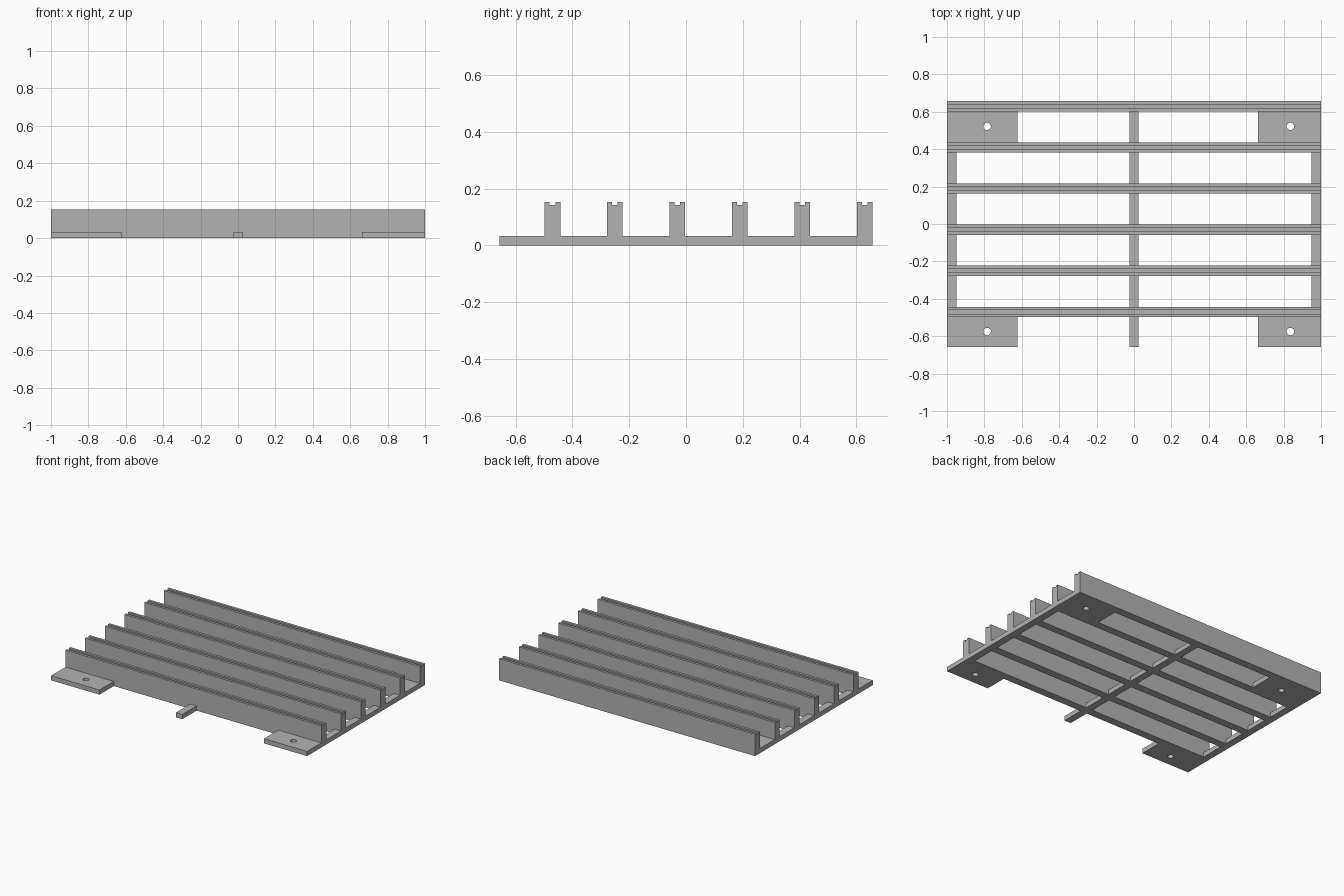
import bpy
import bmesh
from mathutils import Matrix, Vector

default = bpy.data.objects.get("Cube")
if default:
    bpy.data.objects.remove(default, do_unlink=True)

grey = bpy.data.materials.new("plain grey")
grey.use_nodes = True
colour = (0.45, 0.45, 0.45, 1)
grey.diffuse_color = colour
grey.node_tree.nodes["Principled BSDF"].inputs["Base Color"].default_value = colour

HALF_Y = 0.657
BASE, TOP = 0.033, 0.153
SLAT_W, PITCH, COUNT = 0.055, 0.22, 6
GROOVE_W, GROOVE_D = 0.02, 0.01


def finish(name, bm):
    bmesh.ops.recalc_face_normals(bm, faces=bm.faces)
    mesh = bpy.data.meshes.new(name)
    bm.to_mesh(mesh)
    bm.free()
    mesh.materials.append(grey)
    obj = bpy.data.objects.new(name, mesh)
    bpy.context.collection.objects.link(obj)
    return obj


def bar(name, x0, x1, y0, y1):
    """Flat base piece standing on the ground."""
    bm = bmesh.new()
    size = Vector((x1 - x0, y1 - y0, BASE))
    centre = Vector(((x0 + x1) / 2, (y0 + y1) / 2, BASE / 2))
    bmesh.ops.create_cube(bm, size=1, matrix=Matrix.LocRotScale(centre, None, size))
    return finish(name, bm)


def slat(name, y0):
    """Upright slat with a groove along its top edge."""
    y1, mid, g = y0 + SLAT_W, y0 + SLAT_W / 2, GROOVE_W / 2
    low = TOP - GROOVE_D
    profile = [(y0, 0), (y1, 0), (y1, TOP), (mid + g, TOP), (mid + g, low),
               (mid - g, low), (mid - g, TOP), (y0, TOP)]
    bm = bmesh.new()
    face = bm.faces.new([bm.verts.new((-1, y, z)) for y, z in profile])
    ext = bmesh.ops.extrude_face_region(bm, geom=[face], use_keep_orig=True)
    verts = [v for v in ext["geom"] if isinstance(v, bmesh.types.BMVert)]
    bmesh.ops.translate(bm, verts=verts, vec=(2, 0, 0))
    return finish(name, bm)


def drill(obj, x, y):
    """Round screw hole through a plate."""
    bm = bmesh.new()
    bmesh.ops.create_cone(bm, cap_ends=True, segments=32, radius1=0.02, radius2=0.02,
                          depth=0.2, matrix=Matrix.Translation((x, y, 0)))
    cutter = finish("hole_cutter", bm)
    cutter.hide_render = True
    mod = obj.modifiers.new("screw hole", 'BOOLEAN')
    mod.operation, mod.object, mod.solver = 'DIFFERENCE', cutter, 'EXACT'
    bpy.context.view_layer.objects.active = obj
    bpy.ops.object.modifier_apply(modifier=mod.name)
    bpy.data.objects.remove(cutter, do_unlink=True)


# Slats
starts = [HALF_Y - SLAT_W - PITCH * (COUNT - 1 - i) for i in range(COUNT)]
for i, y in enumerate(starts):
    slat(f"slat_{i + 1}", y)

# Base pieces in the bays between slats; mounting plates in the first and last bay
bays = [(-HALF_Y, starts[0])] + [(a + SLAT_W, b) for a, b in zip(starts, starts[1:])]
for i, (y0, y1) in enumerate(bays):
    bar(f"centre_rail_{i + 1}", -0.025, 0.025, y0, y1)
    if i in (0, len(bays) - 1):
        end = "front" if i == 0 else "back"
        hole_y = -0.575 if i == 0 else 0.522
        drill(bar(f"{end}_right_plate", -1, -0.622, y0, y1), -0.785, hole_y)
        drill(bar(f"{end}_left_plate", 0.663, 1, y0, y1), 0.836, hole_y)
    else:
        bar(f"right_rail_{i + 1}", -1, -0.95, y0, y1)
        bar(f"left_rail_{i + 1}", 0.95, 1, y0, y1)
